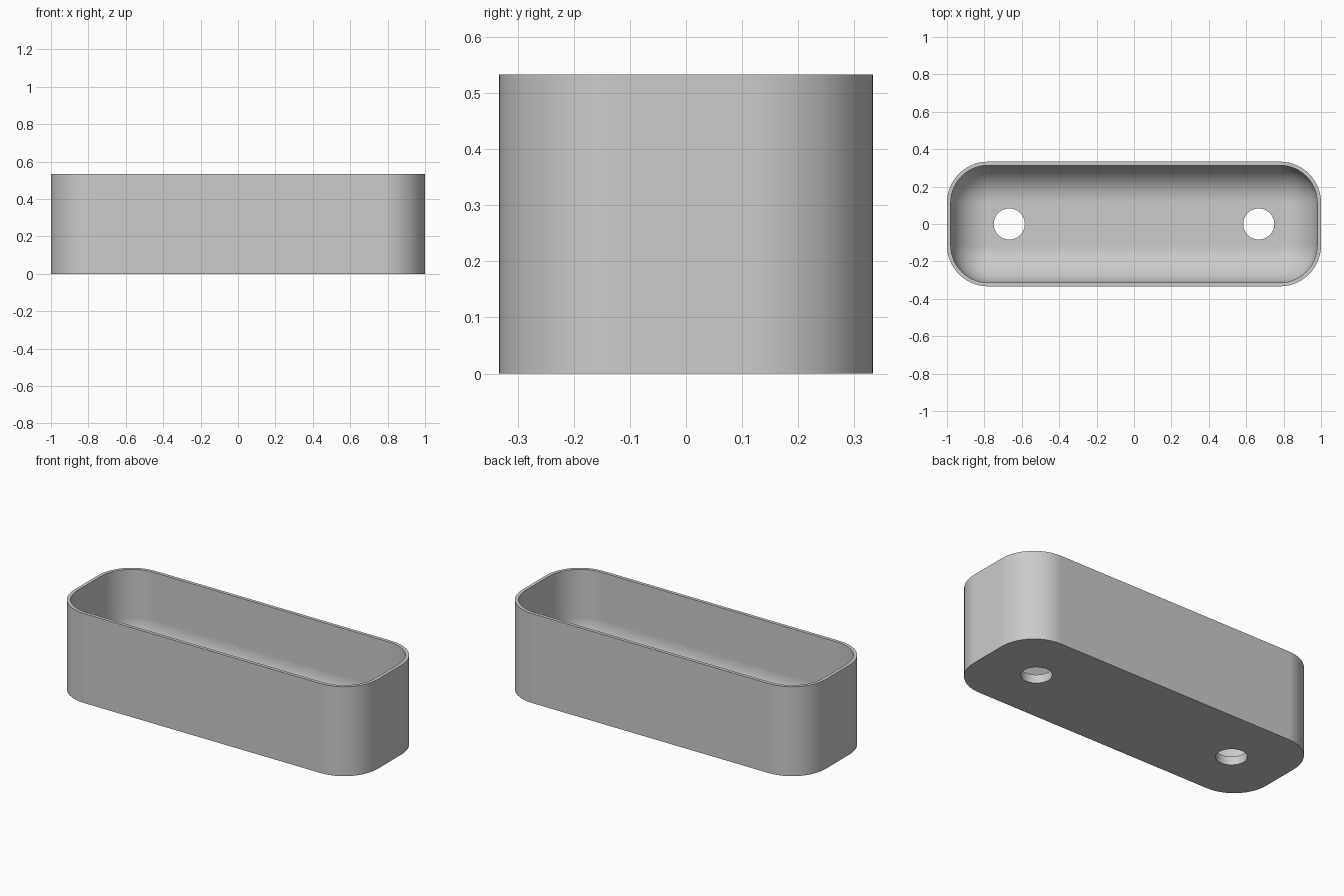
import bpy, bmesh, math

cube = bpy.data.objects.get("Cube")
if cube:
    bpy.data.objects.remove(cube, do_unlink=True)

LENGTH, WIDTH, HEIGHT = 2.0, 0.667, 0.533
CORNER, WALL, FLOOR, FILLET = 0.22, 0.02, 0.05, 0.198
HOLE_X, HOLE_R = 0.667, 0.083
STEPS = 14

grey = bpy.data.materials.new("plain grey")
grey.use_nodes = True
colour = (0.6, 0.6, 0.6, 1)
grey.diffuse_color = colour
grey.node_tree.nodes["Principled BSDF"].inputs["Base Color"].default_value = colour


def ring(bm, inset, z):
    """Rounded rectangle of vertices, inset from the outer wall."""
    r = CORNER - inset
    cx, cy = LENGTH / 2 - CORNER, WIDTH / 2 - CORNER
    verts = []
    for q, (sx, sy) in enumerate([(1, 1), (-1, 1), (-1, -1), (1, -1)]):
        for i in range(STEPS + 1):
            a = math.pi / 2 * (q + i / STEPS)
            verts.append(bm.verts.new((sx * cx + r * math.cos(a), sy * cy + r * math.sin(a), z)))
    return verts


# Tray: outer wall, rim, inner wall and rounded inner floor edge
profile = [(0, 0), (0, HEIGHT), (WALL, HEIGHT)]
for i in range(STEPS + 1):
    a = math.pi / 2 * i / STEPS
    profile.append((WALL + FILLET * (1 - math.cos(a)), FLOOR + FILLET * (1 - math.sin(a))))

bm = bmesh.new()
rings = [ring(bm, inset, z) for inset, z in profile]
for low, high in zip(rings, rings[1:]):
    for i in range(len(low)):
        j = (i + 1) % len(low)
        bm.faces.new((low[i], low[j], high[j], high[i]))
bm.faces.new(rings[-1])
bm.faces.new(rings[0][::-1])
bmesh.ops.recalc_face_normals(bm, faces=bm.faces)
mesh = bpy.data.meshes.new("tray")
bm.to_mesh(mesh)
bm.free()
mesh.materials.append(grey)
tray = bpy.data.objects.new("tray", mesh)
bpy.context.collection.objects.link(tray)

# Two round drain holes through the floor
cutters = []
for side, name in ((1, "left"), (-1, "right")):
    bpy.ops.mesh.primitive_cylinder_add(vertices=48, radius=HOLE_R, depth=0.3,
                                        location=(side * HOLE_X, 0, 0))
    cutter = bpy.context.object
    cutter.name = name + "_hole_cutter"
    cutter.hide_render = True
    cutter.data.materials.append(grey)
    mod = tray.modifiers.new(name + " hole", 'BOOLEAN')
    mod.operation = 'DIFFERENCE'
    mod.solver = 'EXACT'
    mod.object = cutter
    cutters.append(cutter)

bpy.ops.object.select_all(action='DESELECT')
tray.select_set(True)
bpy.context.view_layer.objects.active = tray
for mod in list(tray.modifiers):
    bpy.ops.object.modifier_apply(modifier=mod.name)
for cutter in cutters:
    bpy.data.objects.remove(cutter, do_unlink=True)

# Smooth curves with crisp rims
bpy.ops.object.shade_smooth_by_angle(angle=math.radians(30))
weighted = tray.modifiers.new("even shading", 'WEIGHTED_NORMAL')
weighted.keep_sharp = True
